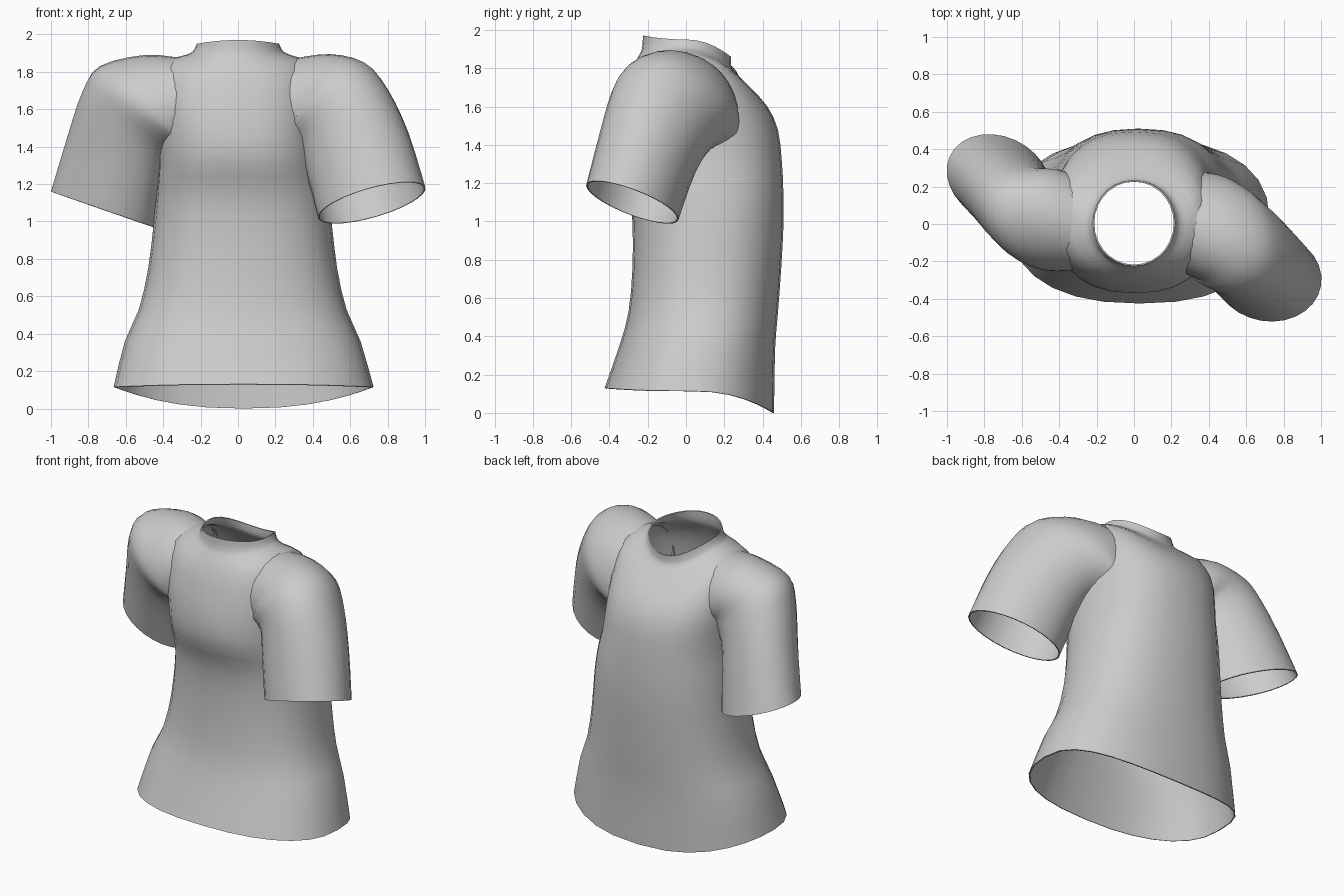
import bpy, bmesh, math
from mathutils import Vector

SEG = 28


def smooth_rows(rows, steps):
    """Catmull-Rom interpolation between rows of section values."""
    out = []
    n = len(rows)
    for i in range(n - 1):
        a, b, c, d = (rows[max(i - 1, 0)], rows[i], rows[i + 1], rows[min(i + 2, n - 1)])
        for k in range(steps):
            t = k / steps
            out.append([0.5 * (2 * q + (r - p) * t + (2 * p - 5 * q + 4 * r - s) * t * t
                               + (3 * q - p - 3 * r + s) * t ** 3)
                        for p, q, r, s in zip(a, b, c, d)])
    out.append(list(rows[-1]))
    return out


def loft(name, rings, skip=None):
    """Open tube through the rings, given a thin cloth thickness."""
    bm = bmesh.new()
    vs = [[bm.verts.new(p) for p in ring] for ring in rings]
    for lo, hi in zip(vs, vs[1:]):
        for j in range(SEG):
            k = (j + 1) % SEG
            quad = (lo[j], lo[k], hi[k], hi[j])
            mid = sum((v.co for v in quad), Vector()) / 4
            if not (skip and skip(mid)):
                bm.faces.new(quad)
    bmesh.ops.delete(bm, geom=[v for v in bm.verts if not v.link_faces], context='VERTS')
    me = bpy.data.meshes.new(name)
    bm.to_mesh(me)
    bm.free()
    ob = bpy.data.objects.new(name, me)
    bpy.context.collection.objects.link(ob)
    sol = ob.modifiers.new("cloth", 'SOLIDIFY')
    sol.thickness = 0.008
    sol.offset = -1
    bpy.ops.object.select_all(action='DESELECT')
    ob.select_set(True)
    bpy.context.view_layer.objects.active = ob
    bpy.ops.object.modifier_apply(modifier="cloth")
    bpy.ops.object.shade_smooth_by_angle(angle=math.radians(50))
    return ob


def spow(v, p):
    return math.copysign(abs(v) ** p, v)


def torso_ring(row):
    zs, zf, zb, cx, hw, yf, yb, p = row
    ring = []
    for j in range(SEG):
        a = 2 * math.pi * j / SEG
        c, s = math.cos(a), math.sin(a)
        z = zs + ((zf if s < 0 else zb) - zs) * s * s
        ring.append((cx + hw * spow(c, p), (yf + yb) / 2 + (yb - yf) / 2 * spow(s, p), z))
    return ring


def sleeve_ring(row):
    c, u, v = Vector(row[:3]), Vector(row[3:6]), Vector(row[6:])
    return [c + u * math.cos(2 * math.pi * j / SEG) + v * math.sin(2 * math.pi * j / SEG)
            for j in range(SEG)]


# Torso sections: z at side / front / back, centre x, half width, front y, back y, roundness
torso = [
    (0.115, 0.13, 0.00, 0.03, 0.695, -0.425, 0.46, 0.85),
    (0.36, 0.36, 0.33, 0.025, 0.63, -0.345, 0.465, 0.85),
    (0.53, 0.53, 0.52, 0.025, 0.555, -0.30, 0.48, 0.85),
    (0.75, 0.75, 0.75, 0.025, 0.505, -0.28, 0.497, 0.85),
    (1.00, 1.00, 1.00, 0.025, 0.475, -0.28, 0.51, 0.85),
    (1.17, 1.17, 1.17, 0.02, 0.455, -0.305, 0.508, 0.84),
    (1.31, 1.31, 1.32, 0.01, 0.435, -0.36, 0.50, 0.83),
    (1.46, 1.45, 1.48, 0.00, 0.43, -0.37, 0.48, 0.82),
    (1.65, 1.60, 1.60, -0.01, 0.43, -0.345, 0.425, 0.82),
    (1.84, 1.76, 1.70, -0.01, 0.39, -0.30, 0.335, 0.87),
    (1.89, 1.86, 1.785, 0.00, 0.28, -0.25, 0.25, 1.0),
    (1.91, 1.90, 1.82, 0.00, 0.24, -0.23, 0.235, 1.0),
    (1.95, 1.97, 1.86, 0.00, 0.22, -0.225, 0.235, 1.0),
]


# The arm holes are left open underneath the sleeves
def arm_hole(m):
    return abs(m.x) > 0.34 and (m.y / 0.18) ** 2 + ((m.z - 1.6) / 0.18) ** 2 < 1


loft("shirt_body", [torso_ring(r) for r in smooth_rows(torso, 2)], arm_hole)

# Sleeve sections: centre, outer half axis, cross half axis (cuff to shoulder)
right_sleeve = [
    (0.715, -0.28, 1.10, 0.27, -0.10, 0.10, 0.10, 0.22, -0.05),
    (0.64, -0.20, 1.36, 0.26, -0.08, 0.13, 0.08, 0.24, -0.05),
    (0.56, -0.12, 1.54, 0.23, -0.09, 0.18, 0.08, 0.26, -0.05),
    (0.455, -0.05, 1.60, 0.22, -0.10, 0.25, 0.08, 0.28, -0.03),
    (0.37, -0.01, 1.60, 0.12, -0.07, 0.295, 0.04, 0.28, -0.01),
    (0.27, 0.00, 1.61, 0.02, -0.02, 0.26, 0.0, 0.265, 0.0),
]
left_sleeve = [
    (-0.725, 0.24, 1.065, -0.275, 0.07, 0.095, -0.03, -0.23, 0.01),
    (-0.66, 0.16, 1.33, -0.25, 0.08, 0.12, -0.04, -0.235, 0.02),
    (-0.60, 0.09, 1.52, -0.23, 0.07, 0.17, -0.04, -0.245, 0.02),
    (-0.51, 0.03, 1.61, -0.23, 0.06, 0.22, -0.02, -0.265, 0.0),
    (-0.40, 0.02, 1.63, -0.10, 0.04, 0.26, 0.0, -0.27, 0.0),
    (-0.29, 0.01, 1.63, -0.02, 0.0, 0.245, 0.02, -0.25, 0.0),
]
for name, rows in (("right_sleeve", right_sleeve), ("left_sleeve", left_sleeve)):
    loft(name, [sleeve_ring(r) for r in smooth_rows(rows, 3)])
